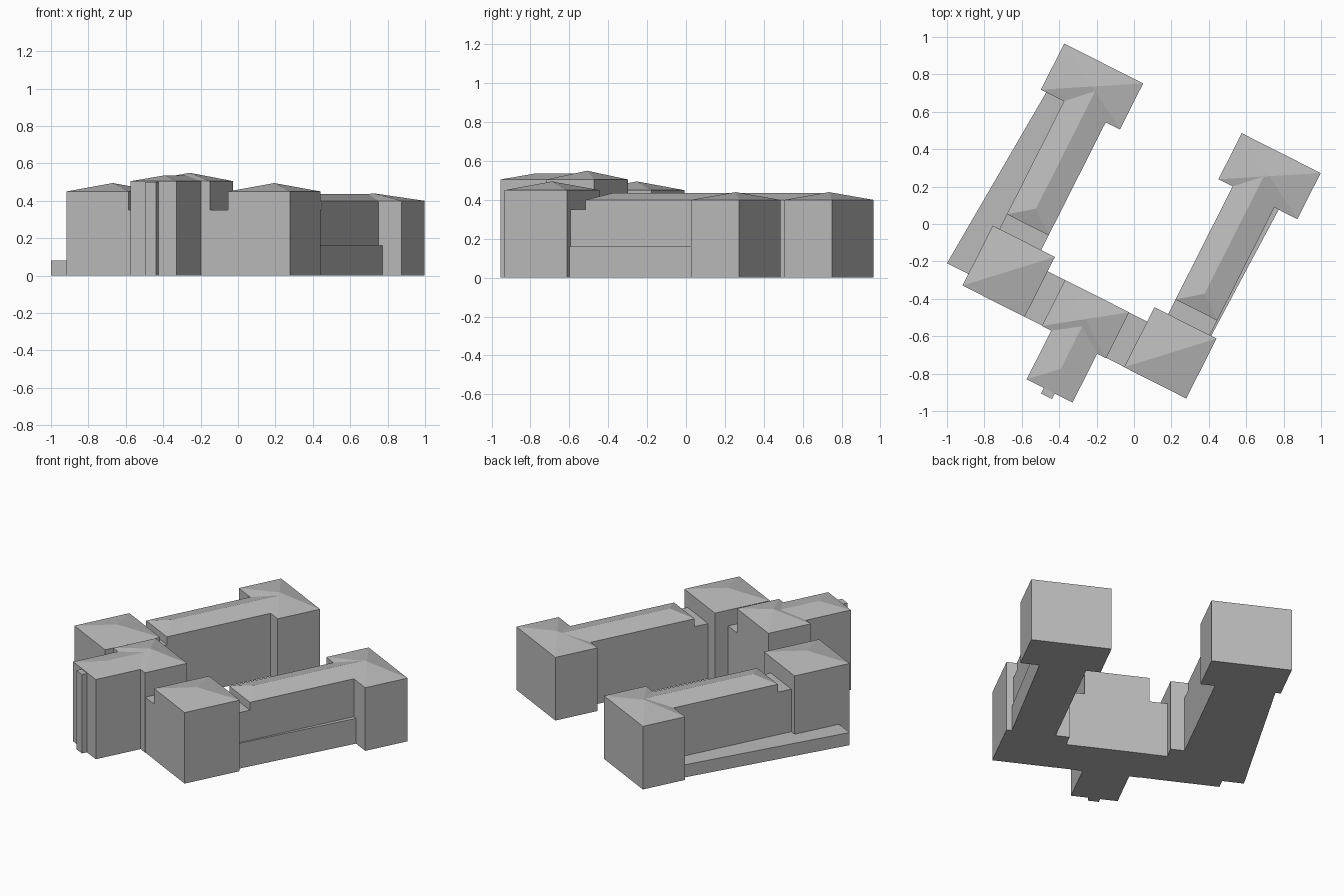
import bpy
import bmesh
from mathutils import Matrix
from math import radians

cube = bpy.data.objects.get("Cube")
if cube:
    bpy.data.objects.remove(cube)

stone = bpy.data.materials.new("light grey")
stone.use_nodes = True
GREY = (0.5, 0.5, 0.5, 1)
stone.diffuse_color = GREY
stone.node_tree.nodes["Principled BSDF"].inputs["Base Color"].default_value = GREY

# The whole complex sits at an angle to the axes
TURN = Matrix.Rotation(radians(-26.8), 4, "Z")


def finish(name, bm):
    bmesh.ops.recalc_face_normals(bm, faces=bm.faces)
    bm.transform(TURN)
    mesh = bpy.data.meshes.new(name)
    bm.to_mesh(mesh)
    bm.free()
    mesh.materials.append(stone)
    obj = bpy.data.objects.new(name, mesh)
    bpy.context.collection.objects.link(obj)


def walls(outline, height, capped):
    """Floor and walls of an outline, with a flat top if capped."""
    bm = bmesh.new()
    low = [bm.verts.new((x, y, 0)) for x, y in outline]
    top = [bm.verts.new((x, y, height)) for x, y in outline]
    bm.faces.new(low)
    for i in range(len(low)):
        j = (i + 1) % len(low)
        bm.faces.new((low[i], low[j], top[j], top[i]))
    if capped:
        bm.faces.new(top)
    return bm, top


def rectangle(x0, x1, y0, y1):
    return [(x0, y0), (x1, y0), (x1, y1), (x0, y1)]


def flat_block(name, outline, height):
    finish(name, walls(outline, height, True)[0])


def pavilion(name, rect, eave, peak):
    """Block with a pyramid roof."""
    bm, top = walls(rectangle(*rect), eave, False)
    apex = bm.verts.new(((rect[0] + rect[1]) / 2, (rect[2] + rect[3]) / 2, peak))
    for i in range(4):
        bm.faces.new((top[i], top[(i + 1) % 4], apex))
    finish(name, bm)


def ridged_wing(name, rect, eave, ridge, hip_y):
    """Block with a ridge roof, hipped at the front and running into a pavilion."""
    bm, (a, b, c, d) = walls(rectangle(*rect), eave, False)
    middle = (rect[0] + rect[1]) / 2
    front = bm.verts.new((middle, hip_y, ridge))
    back = bm.verts.new((middle, rect[3], ridge))
    for face in ((a, b, front), (b, c, back, front), (c, d, back), (d, a, front, back)):
        bm.faces.new(face)
    finish(name, bm)


# Matching parts on both sides of the courtyard
for side, s in (("left", 1), ("right", -1)):
    def span(inner, outer, y0, y1):
        return (*sorted((s * inner, s * outer)), y0, y1)

    pavilion(side + "_rear_pavilion", span(0.295, 0.768, 0.417, 0.693), 0.4, 0.44)
    ridged_wing(side + "_wing", span(0.38, 0.63, -0.26, 0.555), 0.4, 0.436, -0.163)
    flat_block(side + "_wing_link", rectangle(*span(0.38, 0.63, -0.36, -0.26)), 0.35)
    pavilion(side + "_front_pavilion", span(0.298, 0.67, -0.707, -0.348), 0.45, 0.495)
    flat_block(side + "_centre_link", rectangle(*span(0.18, 0.31, -0.706, -0.434)), 0.35)

# Central block with its projecting entrance and narrow bay
pavilion("centre_block", (-0.194, 0.19, -0.708, -0.433), 0.505, 0.55)
ridged_wing("entrance_wing", (-0.138, 0.137, -1, -0.572), 0.505, 0.536, -0.868)
flat_block("entrance_bay", rectangle(-0.035, 0.03, -1.033, -0.99), 0.5)

# Low tapering annexes along the outer walls
flat_block("right_annex", [(-0.798, -0.638), (-0.66, -0.638), (-0.66, -0.35),
                           (-0.63, -0.35), (-0.63, 0.42), (-0.736, 0.42)], 0.08)
flat_block("left_annex", [(0.62, -0.355), (0.638, -0.355), (0.656, 0.42), (0.62, 0.42)], 0.16)
